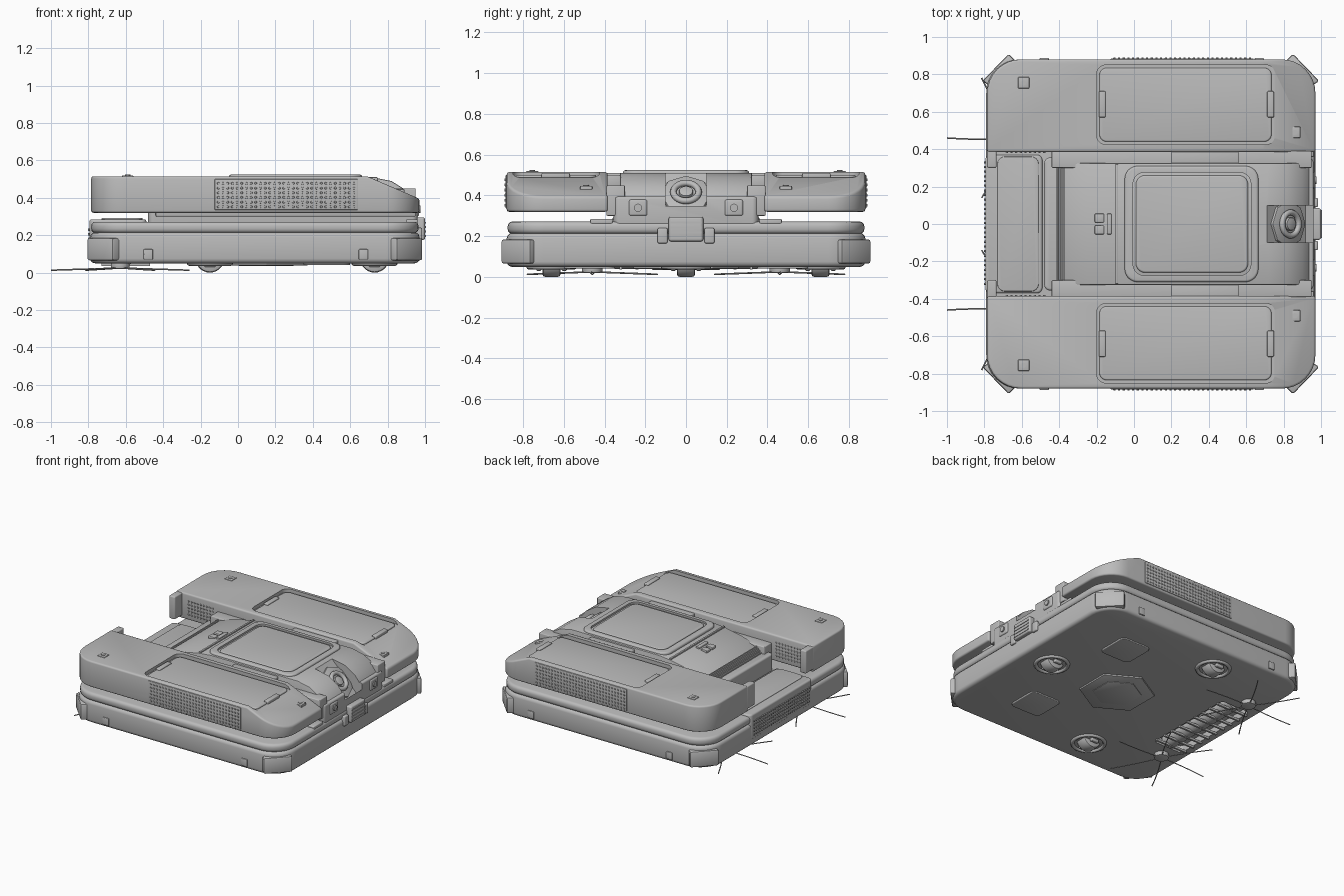
import bpy, bmesh, math
from mathutils import Vector, Matrix

cube = bpy.data.objects.get("Cube")
if cube:
    bpy.data.objects.remove(cube, do_unlink=True)

grey = bpy.data.materials.new("plain_grey")
grey.use_nodes = True
grey.diffuse_color = (0.5, 0.5, 0.5, 1)
grey.node_tree.nodes["Principled BSDF"].inputs["Base Color"].default_value = (0.5, 0.5, 0.5, 1)


def activate(ob):
    bpy.ops.object.select_all(action='DESELECT')
    ob.select_set(True)
    bpy.context.view_layer.objects.active = ob


def finish(name, bm, bevel=0.0, segments=3):
    bmesh.ops.recalc_face_normals(bm, faces=bm.faces)
    me = bpy.data.meshes.new(name)
    bm.to_mesh(me)
    bm.free()
    me.materials.append(grey)
    ob = bpy.data.objects.new(name, me)
    bpy.context.collection.objects.link(ob)
    activate(ob)
    if bevel:
        mod = ob.modifiers.new("bevel", 'BEVEL')
        mod.width, mod.segments, mod.limit_method = bevel, segments, 'ANGLE'
        mod.angle_limit = math.radians(25)
        bpy.ops.object.modifier_apply(modifier=mod.name)
    bpy.ops.object.shade_smooth_by_angle(angle=math.radians(35))
    return ob


def cut(ob, cutter):
    cutter.hide_render = True
    activate(ob)
    mod = ob.modifiers.new("cut", 'BOOLEAN')
    mod.operation, mod.object, mod.solver = 'DIFFERENCE', cutter, 'EXACT'
    bpy.ops.object.modifier_apply(modifier=mod.name)
    bpy.data.objects.remove(cutter, do_unlink=True)
    activate(ob)
    bpy.ops.object.shade_smooth_by_angle(angle=math.radians(35))


def outline(x0, x1, y0, y1, radii):
    """Rounded rectangle; radii go anticlockwise from the +x +y corner."""
    pts = []
    corners = [(x1, y1, -1, -1), (x0, y1, 1, -1), (x0, y0, 1, 1), (x1, y0, -1, 1)]
    for i, ((x, y, sx, sy), r) in enumerate(zip(corners, radii)):
        for k in range(9 if r else 1):
            a = math.radians(90) * (i + k / 8)
            if r:
                pts.append((x + sx * r + r * math.cos(a), y + sy * r + r * math.sin(a)))
            else:
                pts.append((x, y))
    return pts


def extrude(pts, vec):
    bm = bmesh.new()
    face = bm.faces.new([bm.verts.new(p) for p in pts])
    geom = bmesh.ops.extrude_face_region(bm, geom=[face])["geom"]
    bmesh.ops.translate(bm, vec=vec, verts=[v for v in geom if isinstance(v, bmesh.types.BMVert)])
    return bm


def slab(name, x0, x1, y0, y1, z0, z1, radii=(0, 0, 0, 0), bevel=0.0):
    y0, y1 = sorted((y0, y1))
    if not isinstance(radii, tuple):
        radii = (radii,) * 4
    bm = extrude([(x, y, z0) for x, y in outline(x0, x1, y0, y1, radii)], (0, 0, z1 - z0))
    return finish(name, bm, bevel)


def cylinder(name, centre, radius, depth, axis='Z', sides=24, bevel=0.0):
    rot = {'Z': Matrix(), 'X': Matrix.Rotation(math.pi / 2, 4, 'Y'),
           'Y': Matrix.Rotation(math.pi / 2, 4, 'X'), 'S': Matrix.Rotation(math.pi / 4, 4, 'Y')}[axis]
    bm = bmesh.new()
    bmesh.ops.create_cone(bm, cap_ends=True, segments=sides, radius1=radius, radius2=radius,
                          depth=depth, matrix=Matrix.Translation(centre) @ rot)
    return finish(name, bm, bevel, 2)


def ring(name, centre, major, minor, tilt=0.0):
    bpy.ops.mesh.primitive_torus_add(location=centre, rotation=(0, tilt, 0), major_radius=major,
                                     minor_radius=minor, major_segments=28, minor_segments=8)
    ob = bpy.context.object
    ob.name = name
    ob.data.materials.append(grey)
    bpy.ops.object.shade_smooth()


def vent(name, start, along, up, normal, cols, rows, pitch):
    """Grid of small studs on a wall."""
    bm = bmesh.new()
    rot = Vector(normal).to_track_quat('Z', 'Y').to_matrix().to_4x4()
    for i in range(cols):
        for j in range(rows):
            p = Vector(start) + Vector(along) * i * pitch + Vector(up) * j * pitch
            bmesh.ops.create_cone(bm, cap_ends=True, segments=6, radius1=0.008, radius2=0.006,
                                  depth=0.01, matrix=Matrix.Translation(p) @ rot)
    finish(name, bm)


# Lower chassis with roller opening and the lip above it
chassis = slab("chassis", -0.79, 0.97, -0.88, 0.88, 0.05, 0.215, 0.18, 0.025)
cut(chassis, slab("roller_cutter", -0.72, -0.48, -0.36, 0.36, 0, 0.15, 0.03))
slab("chassis_lip", -0.785, 0.965, -0.875, 0.875, 0.212, 0.272, 0.18, 0.022)
slab("rear_bin", -0.795, -0.49, -0.37, 0.37, 0.1, 0.285, 0.03, 0.012)
slab("bin_lid", -0.73, -0.51, -0.36, 0.36, 0.28, 0.292, 0.04, 0.005)
vent("bin_vent", (-0.796, -0.32, 0.13), (0, 1, 0), (0, 0, 1), (-1, 0, 0), 27, 5, 0.025)

# Corner bumpers set at an angle
for sx, cx in ((1, 0.98), (-1, -0.8)):
    for s in (1, -1):
        a, b = Vector((cx - sx * 0.13, s * 0.91)), Vector((cx + sx * 0.01, s * 0.765))
        pts = [a, b, b - Vector((sx * 0.07, s * 0.05)), Vector((cx - sx * 0.16, s * 0.75)),
               a - Vector((sx * 0.06, s * 0.06))]
        finish("corner_bumper", extrude([(p.x, p.y, 0.065) for p in pts], (0, 0, 0.12)), 0.012, 2)
for s in (1, -1):
    for x in (-0.48, 0.67):
        slab("side_latch", x - 0.025, x + 0.025, s * 0.87, s * 0.888, 0.07, 0.125, 0, 0.005)
    slab("lip_block", 0.9, 0.96, s * 0.36, s * 0.47, 0.26, 0.285, 0, 0.006)

# Side pods with sloped noses, recessed panels and vents
for s in (1, -1):
    radii = (0.18, 0.18, 0, 0) if s > 0 else (0, 0, 0.18, 0.18)
    y0, y1 = sorted((s * 0.385, s * 0.88))
    bm = extrude([(x, y, 0.32) for x, y in outline(-0.785, 0.97, y0, y1, radii)], (0, 0, 0.195))
    bmesh.ops.bisect_plane(bm, geom=bm.verts[:] + bm.edges[:] + bm.faces[:], clear_outer=True,
                           plane_co=(0.69, 0, 0.515), plane_no=(0.12, 0, 0.28))
    bmesh.ops.holes_fill(bm, edges=[e for e in bm.edges if e.is_boundary])
    pod = finish("side_pod", bm, 0.012)
    cut(pod, slab("panel_cutter", -0.2, 0.755, s * 0.425, s * 0.85, 0.488, 0.6, 0.05))
    slab("pod_panel", -0.185, 0.735, s * 0.44, s * 0.835, 0.48, 0.5, 0.04, 0.008)
    for x in (-0.17, 0.73):
        slab("panel_clip", x - 0.018, x + 0.018, s * 0.57, s * 0.71, 0.485, 0.51, 0, 0.006)
    for x, y, z in ((-0.59, 0.755, 0.515), (0.86, 0.49, 0.442)):
        slab("pod_latch", x - 0.03, x + 0.03, s * (y - 0.03), s * (y + 0.03), z - 0.02, z + 0.005, 0, 0.004)
        cylinder("latch_screw", (x, s * y, z + 0.005), 0.014, 0.008, sides=12)
    slab("pod_end_lip", -0.785, -0.735, s * 0.3, s * 0.4, 0.34, 0.51, 0.01, 0.008)
    slab("vent_plate", -0.125, 0.64, s * 0.876, s * 0.885, 0.335, 0.5, 0, 0.004)
    vent("side_vent", (-0.105, s * 0.886, 0.352), (1, 0, 0), (0, 0, 1), (0, s, 0), 30, 6, 0.025)
    vent("inner_vent", (-0.68, s * 0.384, 0.36), (1, 0, 0), (0, 0, 1), (0, -s, 0), 9, 5, 0.025)
    slab("pod_rail", -0.44, 0.95, s * 0.3, s * 0.39, 0.3, 0.45, 0, 0.006)
    slab("pod_hinge", 0.2, 0.56, s * 0.32, s * 0.4, 0.44, 0.5, 0, 0.006)

# Central body: side profile carried across the width
slab("core", -0.48, 0.96, -0.355, 0.355, 0.23, 0.395, 0.03, 0.012)
profile = [(-0.48, 0.27), (-0.48, 0.3), (-0.45, 0.355), (-0.41, 0.4), (-0.36, 0.435), (-0.25, 0.47),
           (-0.1, 0.5), (0.0, 0.51), (0.72, 0.51), (0.82, 0.49), (0.9, 0.44), (0.94, 0.39), (0.95, 0.27)]
deck = finish("central_deck", extrude([(x, -0.325, z) for x, z in profile], (0, 0.65, 0)), 0.008, 2)
core = bpy.data.objects["core"]
for ob in (deck, core):
    notch = slab("camera_cutter", 0, 0.3, -0.1, 0.1, -0.15, 0.15)
    notch.matrix_world = Matrix.Translation((0.81, 0, 0.41)) @ Matrix.Rotation(-math.pi / 4, 4, 'Y')
    bpy.context.view_layer.update()
    cut(ob, notch)
for i in range(9):
    t = i / 8
    x, z = -0.475 + 0.1 * t, 0.308 + 0.12 * t ** 0.75
    slab("deck_rib", x - 0.004, x + 0.004, -0.31, 0.31, z - 0.02, z + 0.012)
slab("deck_step", -0.1, -0.085, -0.32, 0.32, 0.48, 0.51, 0, 0.003)
for s in (1, -1):
    slab("deck_button", -0.21, -0.16, s * 0.008, s * 0.055, 0.46, 0.497, 0, 0.005)
slab("deck_button_bar", -0.145, -0.12, -0.055, 0.055, 0.47, 0.505, 0, 0.005)

# Raised frame with its inset pad
frame = slab("pad_frame", -0.05, 0.665, -0.31, 0.31, 0.49, 0.524, 0.07, 0.012)
cut(frame, slab("pad_cutter", -0.005, 0.625, -0.275, 0.275, 0.505, 0.6, 0.06))
slab("pad", 0.01, 0.61, -0.26, 0.26, 0.49, 0.52, 0.05, 0.01)

# Tilted camera
def on_slope(d):
    return (0.825 + d, 0, 0.405 + d)


cylinder("camera_plate", on_slope(-0.005), 0.125, 0.03, 'S', 8, 0.006)
ring("camera_ring", on_slope(0.012), 0.062, 0.016, math.pi / 4)
cylinder("camera_lens", on_slope(0.006), 0.035, 0.035, 'S', 24, 0.006)

# Front connector and screws
slab("front_connector", 0.93, 1.0, -0.085, 0.085, 0.175, 0.295, 0.015, 0.01)
for i in range(4):
    slab("connector_rib", 0.99, 1.004, -0.075, 0.075, 0.19 + i * 0.024, 0.2 + i * 0.024)
for s in (1, -1):
    slab("connector_arm", 0.94, 0.985, s * 0.09, s * 0.14, 0.165, 0.24, 0, 0.008)
    slab("screw_mount", 0.92, 0.968, s * 0.19, s * 0.28, 0.3, 0.38, 0, 0.01)
    cylinder("front_screw", (0.97, s * 0.235, 0.34), 0.02, 0.012, 'X', 12)

# Wheels and round wheel wells
for x, y in ((0.73, 0), (-0.15, 0.66), (-0.15, -0.66)):
    cylinder("wheel", (x, y, 0.077), 0.077, 0.09, 'Y', 28, 0.015)
    ring("wheel_well", (x, y, 0.05), 0.11, 0.014)
    for s in (1, -1):
        slab("wheel_fork", x - 0.03, x + 0.03, y + s * 0.05, y + s * 0.075, 0.03, 0.08, 0, 0.006)

# Underside plates, roller and guard bars
cylinder("belly_plate", (0.15, 0, 0.047), 0.26, 0.016, 'Z', 6, 0.005)
cylinder("belly_boss", (0.15, 0, 0.042), 0.17, 0.014, 'Z', 6, 0.005)
for s in (1, -1):
    slab("belly_pad", 0.35, 0.6, s * 0.35, s * 0.6, 0.041, 0.06, 0.04, 0.005)
cylinder("roller", (-0.6, 0, 0.1), 0.06, 0.7, 'Y', 20)
for i in range(9):
    y = -0.32 + i * 0.08
    slab("roller_guard", -0.73, -0.47, y - 0.007, y + 0.007, 0.036, 0.052)

# Side brushes with six curved bristles each
for s in (1, -1):
    cx, cy = -0.63, s * 0.46
    cylinder("brush_hub", (cx, cy, 0.04), 0.05, 0.04, 'Z', 20, 0.006)
    for i in range(6):
        curve = bpy.data.curves.new("bristle", 'CURVE')
        curve.dimensions, curve.bevel_depth, curve.bevel_resolution = '3D', 0.004, 0
        line = curve.splines.new('POLY')
        line.points.add(6)
        for k, p in enumerate(line.points):
            a, r = math.radians(60 * i) + s * 0.012 * (6 - k), 0.37 * k / 6
            p.co = (cx + r * math.cos(a), cy + r * math.sin(a), 0.025 - 0.002 * k, 1)
        curve.materials.append(grey)
        bpy.context.collection.objects.link(bpy.data.objects.new("brush_bristle", curve))
